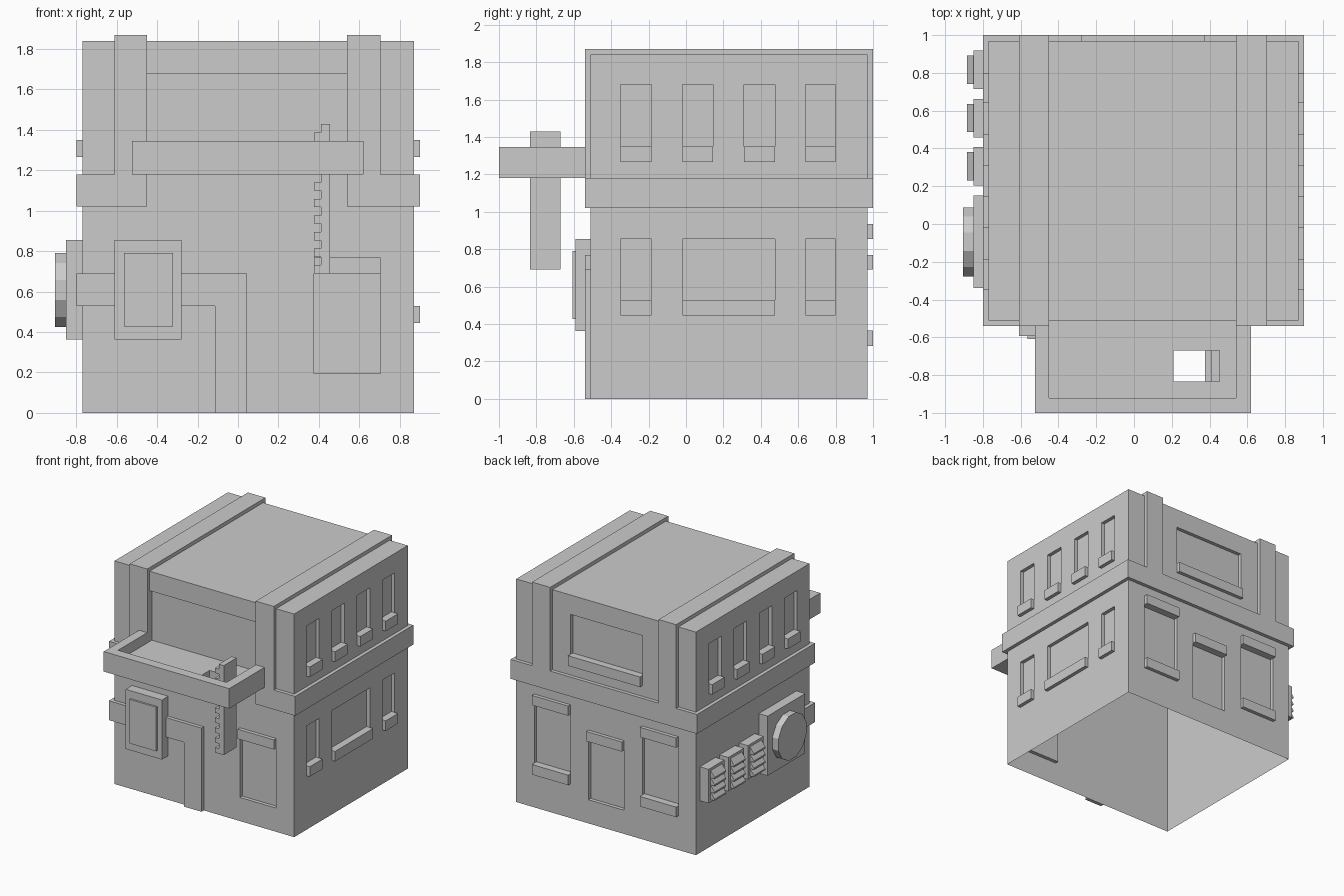
import bpy, bmesh, math
from mathutils import Matrix

if "Cube" in bpy.data.objects:
    bpy.data.objects.remove(bpy.data.objects["Cube"])

# Main wall planes and trim thickness
XL, XR, YF, YB, ROOF, T = -0.77, 0.87, -0.51, 0.97, 1.84, 0.03


def finish(name, bm):
    bmesh.ops.recalc_face_normals(bm, faces=bm.faces)
    me = bpy.data.meshes.new(name)
    bm.to_mesh(me)
    bm.free()
    ob = bpy.data.objects.new(name, me)
    bpy.context.collection.objects.link(ob)
    return ob


def boxes(name, *dims):
    """One object from boxes given as (x0, x1, y0, y1, z0, z1)."""
    bm = bmesh.new()
    for x0, x1, y0, y1, z0, z1 in dims:
        m = (Matrix.Translation(((x0 + x1) / 2, (y0 + y1) / 2, (z0 + z1) / 2))
             @ Matrix.Diagonal((x1 - x0, y1 - y0, z1 - z0, 1)))
        bmesh.ops.create_cube(bm, size=1, matrix=m)
    return finish(name, bm)


def prism(name, profile, y0, y1):
    """Closed x-z profile extruded along y."""
    bm = bmesh.new()
    face = bm.faces.new([bm.verts.new((x, y0, z)) for x, z in profile])
    new = bmesh.ops.extrude_face_region(bm, geom=[face])["geom"]
    bmesh.ops.translate(bm, vec=(0, y1 - y0, 0),
                        verts=[v for v in new if isinstance(v, bmesh.types.BMVert)])
    return finish(name, bm)


def on_wall(side, a0, a1, z0, z1, inner, outer):
    """Box on a wall, from inner to outer distance along its outward normal."""
    if side == "right":
        return (XR + inner, XR + outer, a0, a1, z0, z1)
    if side == "left":
        return (XL - outer, XL - inner, a0, a1, z0, z1)
    if side == "back":
        return (a0, a1, YB + inner, YB + outer, z0, z1)
    return (a0, a1, YF - outer, YF - inner, z0, z1)


recesses = []


def opening(name, side, a0, a1, z0, z1, sill=0, lintel=0):
    """Recessed opening with an optional projecting sill and lintel."""
    recesses.append(on_wall(side, a0, a1, z0, z1, -T, 0.05))
    if sill:
        boxes(name + "_sill", on_wall(side, a0, a1, z0 - sill, z0, -T, T))
    if lintel:
        boxes(name + "_lintel", on_wall(side, a0, a1, z1, z1 + lintel, -T, T))


# Upper side windows, then lower right windows
narrow = [(-0.35, -0.185), (-0.02, 0.145), (0.31, 0.475), (0.64, 0.80)]
for side in ("left", "right"):
    for i, (a, b) in enumerate(narrow):
        opening(f"{side}_upper_window_{i}", side, a, b, 1.35, 1.68, 0.083)
for i, (a, b) in enumerate([(-0.35, -0.185), (-0.02, 0.475), (0.64, 0.80)]):
    opening(f"right_lower_window_{i}", "right", a, b, 0.528, 0.855, 0.083)

# Back windows and door, front door, balcony recess
opening("back_upper_window", "back", -0.28, 0.375, 1.35, 1.68, 0.083)
for i, (a, b) in enumerate([(-0.61, -0.28), (0.375, 0.705)]):
    opening(f"back_lower_window_{i}", "back", a, b, 0.365, 0.855, 0.083, 0.08)
opening("back_door", "back", -0.115, 0.21, 0.195, 0.69, 0, 0.08)
opening("front_door", "front", 0.375, 0.705, 0.195, 0.69, 0, 0.08)
opening("balcony_doorway", "front", -0.45, 0.54, 1.26, 1.68)

# Walls: recesses cut out, open underneath
walls = boxes("walls", (XL, XR, YF, YB, 0, ROOF))
cutter = boxes("recess_cutter", *recesses)
cutter.hide_render = True
mod = walls.modifiers.new("recesses", "BOOLEAN")
mod.operation, mod.solver, mod.object = "DIFFERENCE", "EXACT", cutter
bpy.context.view_layer.objects.active = walls
bpy.ops.object.modifier_apply(modifier=mod.name)
bpy.data.objects.remove(cutter)
bm = bmesh.new()
bm.from_mesh(walls.data)
floor = [f for f in bm.faces if all(v.co.z < 0.001 for v in f.verts)]
bmesh.ops.delete(bm, geom=floor, context="FACES")
bm.to_mesh(walls.data)
bm.free()

# Storey band, broken at the balcony
boxes("storey_band",
      (XL - T, XL, YF - T, YB + T, 1.02, 1.18),
      (XR, XR + T, YF - T, YB + T, 1.02, 1.18),
      (XL, XR, YB, YB + T, 1.02, 1.18),
      (XL, -0.45, YF - T, YF, 1.02, 1.18),
      (0.54, XR, YF - T, YF, 1.02, 1.18))

# Straps running up the front, over the roof and down the back
for name, a, b in (("left_strap", -0.61, -0.45), ("right_strap", 0.54, 0.705)):
    boxes(name, (a, b, YF - T, YF, 1.18, ROOF), (a, b, YB, YB + T, 1.18, ROOF),
          (a, b, YF - T, YB + T, ROOF, ROOF + T))

# Balcony: parapet and floor with a ladder hatch
boxes("balcony_parapet",
      (-0.525, 0.62, -1.0, -0.92, 1.18, 1.345),
      (-0.525, -0.45, -0.92, YF - T, 1.18, 1.345),
      (0.54, 0.62, -0.92, YF - T, 1.18, 1.345))
boxes("balcony_floor",
      (-0.45, 0.21, -0.92, YF, 1.18, 1.26), (0.455, 0.54, -0.92, YF, 1.18, 1.26),
      (0.21, 0.455, -0.92, -0.835, 1.18, 1.26), (0.21, 0.455, -0.67, YF, 1.18, 1.26))

# Ladder with rungs as a toothed profile
profile = [(0.455, 0.69)]
for k in range(9):
    z = 0.69 + 0.082 * k
    profile += [(0.375, z), (0.375, z + 0.041), (0.41, z + 0.041), (0.41, z + 0.082)]
profile += [(0.455, 1.428)]
prism("ladder", profile, -0.835, -0.67)

# Conduit: up the front, round the corner to the fan
boxes("conduit",
      (-0.115, 0.045, YF - T, YF, 0, 0.69),
      (XL, -0.115, YF - T, YF, 0.53, 0.69),
      (XL - T, XL, YF - T, -0.34, 0.53, 0.69))

# Front meter box with raised cover
boxes("meter_box", (-0.61, -0.28, -0.592, YF, 0.363, 0.855))
boxes("meter_cover", (-0.565, -0.322, -0.608, -0.592, 0.427, 0.79))

# Fan on the left wall
boxes("fan_housing", (-0.85, XL, -0.34, 0.15, 0.363, 0.855))
bm = bmesh.new()
bmesh.ops.create_cone(bm, cap_ends=True, segments=12, radius1=0.189, radius2=0.189,
                      depth=0.055,
                      matrix=Matrix.Translation((-0.8775, -0.095, 0.608))
                      @ Matrix.Rotation(math.pi / 2, 4, "Y")
                      @ Matrix.Rotation(math.pi / 12, 4, "Z"))
finish("fan", bm)

# Louvred vents on the left wall
for i in range(3):
    y = 0.305 + 0.256 * i
    boxes(f"vent_{i}", (-0.85, XL, y - 0.102, y + 0.102, 0.43, 0.71))
    for k in range(4):
        z = 0.45 + 0.06 * k
        prism(f"vent_{i}_louvre_{k}", [(-0.85, z), (-0.885, z), (-0.885, z + 0.012), (-0.85, z + 0.06)],
              y - 0.075, y + 0.075)
